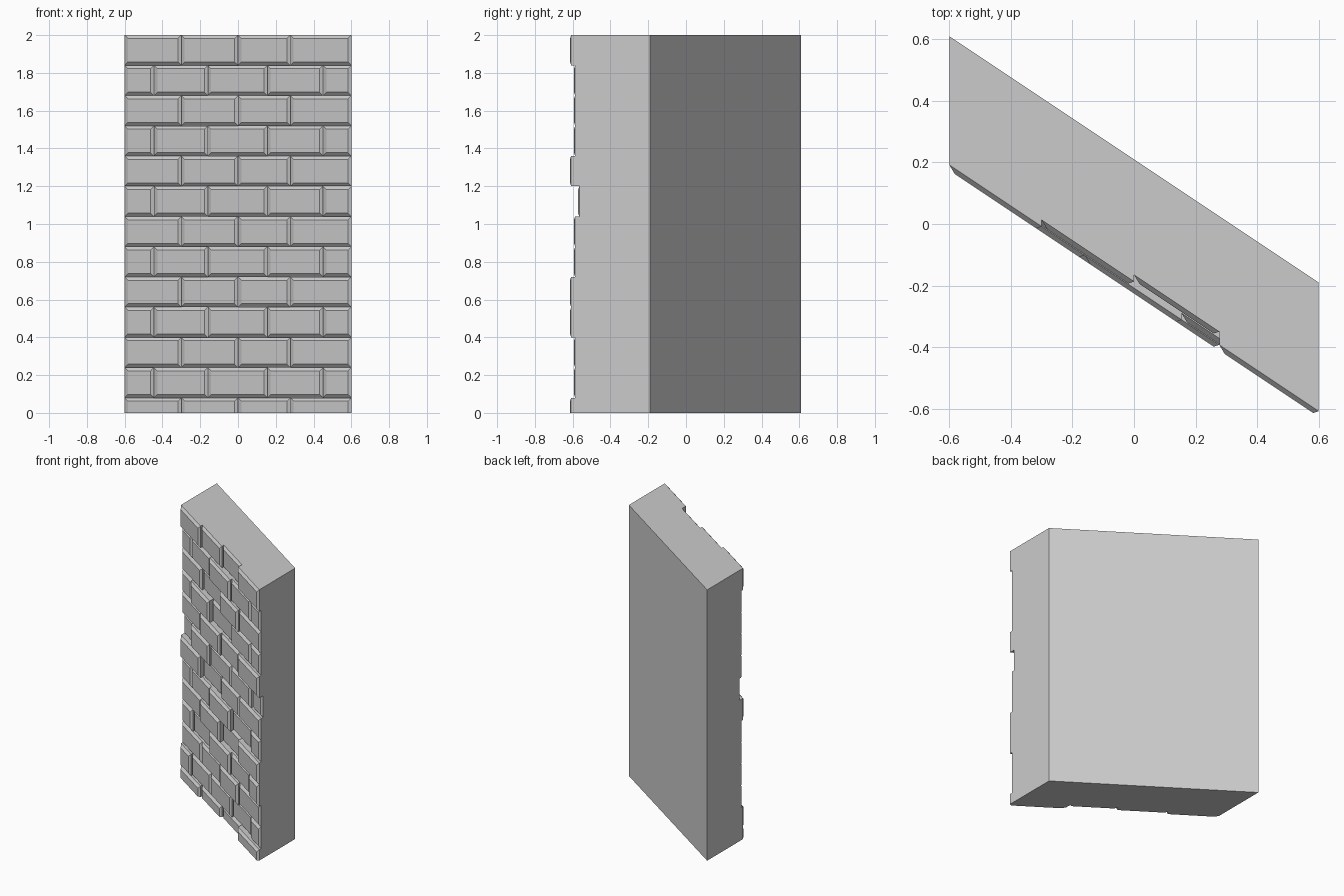
import bpy
import bmesh
from mathutils import Matrix

if "Cube" in bpy.data.objects:
    bpy.data.objects.remove(bpy.data.objects["Cube"], do_unlink=True)

stone = bpy.data.materials.new("grey stone")
stone.use_nodes = True
stone.diffuse_color = (0.6, 0.6, 0.6, 1)
stone.node_tree.nodes["Principled BSDF"].inputs["Base Color"].default_value = (0.6, 0.6, 0.6, 1)

HALF, BACK, CORE = 0.6, 0.21, -0.16
PITCH, BEVEL = 0.16, 0.018
FRONT = {"0": -0.183, "1": -0.205, "2": -0.226}   # brick face depths
SLANT = Matrix.Identity(4)
SLANT[1][0] = -2 / 3                              # wall runs diagonally in plan


def finish(bm, name):
    bmesh.ops.transform(bm, matrix=SLANT, verts=bm.verts)
    bmesh.ops.recalc_face_normals(bm, faces=bm.faces)
    mesh = bpy.data.meshes.new(name)
    bm.to_mesh(mesh)
    bm.free()
    mesh.materials.append(stone)
    obj = bpy.data.objects.new(name, mesh)
    bpy.context.scene.collection.objects.link(obj)
    return obj


def ring(bm, x0, x1, y, z0, z1):
    return [bm.verts.new((x, y, z)) for x, z in ((x0, z0), (x1, z0), (x1, z1), (x0, z1))]


def brick(bm, x0, x1, z0, z1, front, cut_bottom):
    """Block standing out of the core, with a chamfered face."""
    low = z0 if cut_bottom else z0 + BEVEL
    rings = [ring(bm, x0, x1, CORE, z0, z1),
             ring(bm, x0, x1, front + BEVEL, z0, z1),
             ring(bm, x0 + BEVEL, x1 - BEVEL, front, low, z1 - BEVEL)]
    for a, b in zip(rings, rings[1:]):
        for i in range(4):
            j = (i + 1) % 4
            bm.faces.new((a[i], a[j], b[j], b[i]))
    bm.faces.new(rings[-1])
    bm.faces.new(rings[0])


# Solid wall body
bm = bmesh.new()
bmesh.ops.create_cube(bm, size=1)
bmesh.ops.scale(bm, vec=(2 * HALF, BACK - CORE, 2), verts=bm.verts)
bmesh.ops.translate(bm, vec=(0, (BACK + CORE) / 2, 1), verts=bm.verts)
finish(bm, "wall_core")

# Courses from top to bottom; each digit is how far a brick stands out
courses = ["2102", "11211", "1021", "12011", "1212", "02110", "2011",
           "11201", "1202", "10212", "1121", "21101", "2102"]
joints = [(-HALF, -0.3, 0, 0.277, HALF),
          (-HALF, -0.445, -0.16, 0.155, 0.45, HALF)]
for row, levels in enumerate(courses):
    top = 2 - row * PITCH
    bottom = max(top - PITCH, 0)
    edges = joints[row % 2]
    bm = bmesh.new()
    for x0, x1, level in zip(edges, edges[1:], levels):
        brick(bm, x0, x1, bottom, top, FRONT[level], row == len(courses) - 1)
    finish(bm, "brick_course_%d" % (row + 1))
